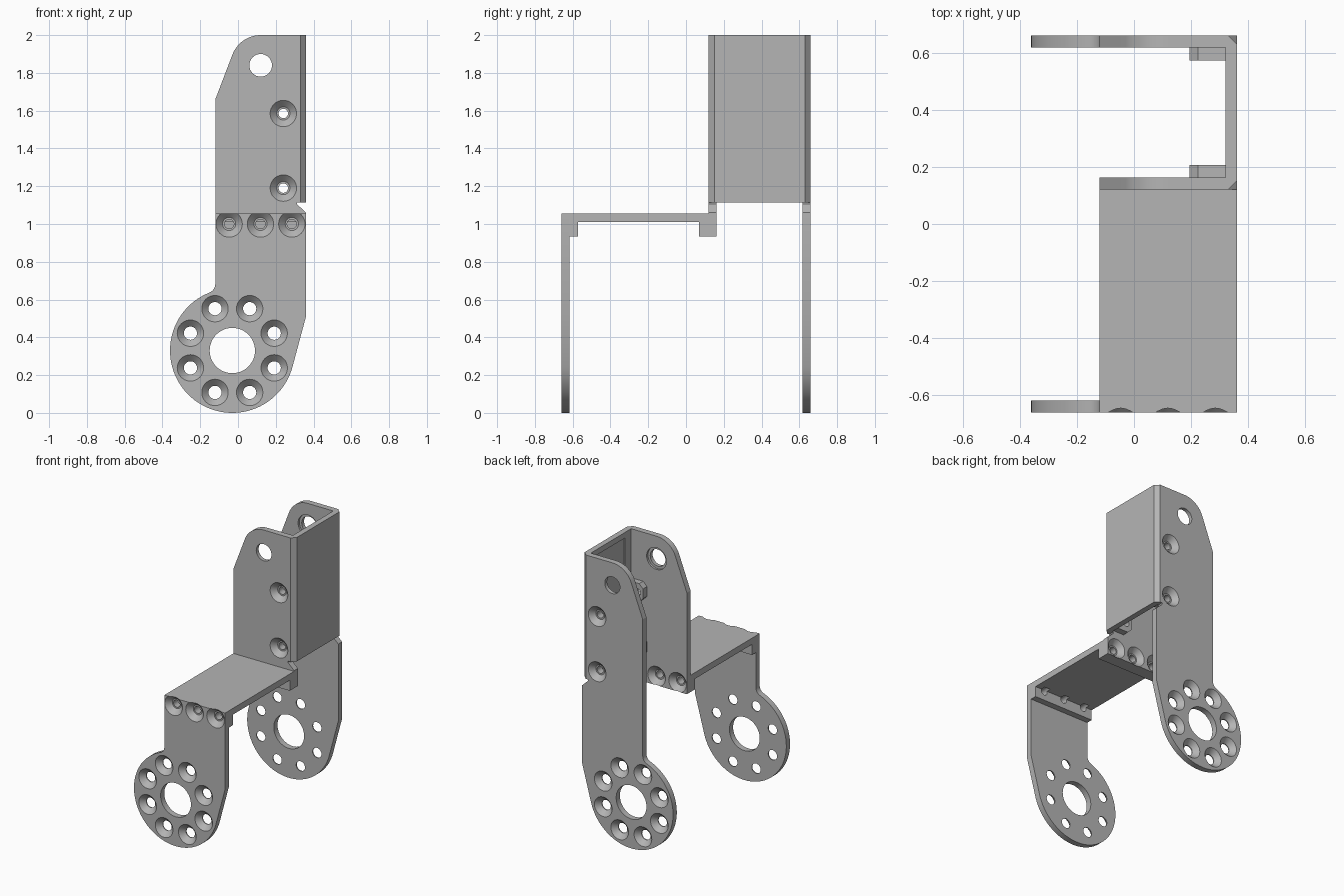
import bpy, bmesh
from math import sin, cos, pi, radians
from mathutils import Vector

cube = bpy.data.objects.get("Cube")
if cube:
    bpy.data.objects.remove(cube, do_unlink=True)

grey = bpy.data.materials.new("plain_grey")
grey.use_nodes = True
grey.diffuse_color = (0.46, 0.46, 0.46, 1)
grey.node_tree.nodes["Principled BSDF"].inputs["Base Color"].default_value = (0.46, 0.46, 0.46, 1)

LEFT, RIGHT = -0.12, 0.36      # plate edges
OUT, T = 0.66, 0.042           # outer face distance, sheet thickness
IN = 0.12                      # front face of the inner plate
HUB = (-0.03, 0.33)            # centre of the round foot
parts = []


def add_object(name, bm):
    bmesh.ops.recalc_face_normals(bm, faces=bm.faces)
    mesh = bpy.data.meshes.new(name)
    bm.to_mesh(mesh)
    bm.free()
    mesh.materials.append(grey)
    obj = bpy.data.objects.new(name, mesh)
    bpy.context.collection.objects.link(obj)
    return obj


def prism(bm, points, axis, a, b):
    """Extrude a 2D outline from a to b along an axis."""
    def place(p, d):
        co = list(p)
        co.insert(axis, d)
        return co
    face = bm.faces.new([bm.verts.new(place(p, a)) for p in points])
    geom = bmesh.ops.extrude_face_region(bm, geom=[face])["geom"]
    shift = Vector((0, 0, 0))
    shift[axis] = b - a
    bmesh.ops.translate(bm, vec=shift, verts=[g for g in geom if isinstance(g, bmesh.types.BMVert)])


def part(name, points, axis, a, b):
    bm = bmesh.new()
    prism(bm, points, axis, a, b)
    parts.append(add_object(name, bm))


def arc(centre, r, start, end, n):
    angles = [radians(start + (end - start) * i / n) for i in range(n + 1)]
    return [(centre[0] + r * cos(t), centre[1] + r * sin(t)) for t in angles]


def bore(bm, x, z, face, inward, profile, seg=32):
    """Lathe a hole cutter from (depth, radius) pairs, starting at a plate face."""
    rings = [[bm.verts.new((x + r * cos(2 * pi * i / seg), face + inward * d,
                            z + r * sin(2 * pi * i / seg))) for i in range(seg)]
             for d, r in profile]
    for a, b in zip(rings, rings[1:]):
        for i in range(seg):
            j = (i + 1) % seg
            bm.faces.new((a[i], a[j], b[j], b[i]))
    bm.faces.new(rings[0])
    bm.faces.new(rings[-1])


# Outlines in x and z, running counter-clockwise
foot = arc((-0.17, 0.683), 0.05, 0, -68.4, 6) + arc(HUB, 0.33, 111.6, 346, 56) + [(RIGHT, 0.51)]
notch = [(RIGHT, 1.06), (0.312, 1.105), (0.312, 1.115), (0.32, 1.115)]
crown = [(0.32, 2)] + arc((0.12, 1.84), 0.16, 90, 159.1, 14) + [(LEFT, 1.66)]

# Sheet parts
part("front_leg", foot + [(RIGHT, 1.055), (LEFT, 1.055)], 1, -OUT, -OUT + T)
part("back_plate", foot + notch + crown, 1, OUT - T, OUT)
part("inner_plate", [(LEFT, 0.935), (RIGHT, 0.935)] + notch + crown, 1, IN, IN + T)

# Shelf with a screw rail under each end
f = -OUT + T
part("shelf", [(f, 1.055), (f, 0.935), (f + 0.045, 0.935), (f + 0.045, 1.01),
               (0.07, 1.01), (0.07, 0.935), (IN, 0.935), (IN, 1.055)], 0, LEFT, RIGHT)

# Side wall with chamfered outer corners
c = 0.03
part("side_wall", [(0.32, IN), (RIGHT - c, IN), (RIGHT, IN + c), (RIGHT, OUT - c),
                   (RIGHT - c, OUT), (0.32, OUT)], 2, 1.115, 2)

# Screw bosses inside the channel
for label, z in (("lower", 1.19), ("upper", 1.585)):
    outline = [(0.32, z - 0.065), (0.225, z - 0.065), (0.195, z - 0.035),
               (0.195, z + 0.035), (0.225, z + 0.065), (0.32, z + 0.065)]
    part(label + "_front_boss", outline, 1, IN + T, IN + T + 0.045)
    part(label + "_back_boss", outline, 1, OUT - T - 0.045, OUT - T)

# Hole cutters
sink = [(-0.01, 0.08), (0.035, 0.035)]
screw = sink + [(0.035, 0.025), (0.12, 0.025)]
through = sink + [(0.06, 0.035)]
eye = [(-0.01, 0.06), (0.027, 0.06), (0.027, 0.078), (0.06, 0.078)]
bm = bmesh.new()
for face, inward in ((-OUT, 1), (OUT, -1)):
    bore(bm, *HUB, face, inward, [(-0.01, 0.12), (0.06, 0.12)], 48)
    for k in range(8):
        t = radians(22.5 + 45 * k)
        bore(bm, HUB[0] + 0.24 * cos(t), HUB[1] + 0.24 * sin(t), face, inward, through)
for face, inward in ((-OUT, 1), (IN + T, -1)):
    for x in (-0.047, 0.119, 0.285):
        bore(bm, x, 1.0, face, inward, screw)
for face, inward in ((IN, 1), (OUT, -1)):
    bore(bm, 0.12, 1.84, face, inward, eye)
    for z in (1.19, 1.585):
        bore(bm, 0.24, z, face, inward, screw)
# Shallow recess on the inside of the wall
prism(bm, [(0.23, 1.16), (0.55, 1.16), (0.55, 1.96), (0.23, 1.96)], 0, 0.3, 0.33)
cutter = add_object("hole_cutter", bm)
cutter.hide_render = True

# Cut the holes, then smooth the round surfaces
for obj in parts:
    mod = obj.modifiers.new("holes", 'BOOLEAN')
    mod.operation = 'DIFFERENCE'
    mod.solver = 'EXACT'
    mod.object = cutter
bpy.context.view_layer.update()
graph = bpy.context.evaluated_depsgraph_get()
cut_meshes = [bpy.data.meshes.new_from_object(o.evaluated_get(graph)) for o in parts]
for obj, mesh in zip(parts, cut_meshes):
    obj.modifiers.clear()
    obj.data = mesh
    mesh.shade_smooth()
    mesh.set_sharp_from_angle(angle=radians(20))
bpy.data.objects.remove(cutter, do_unlink=True)
